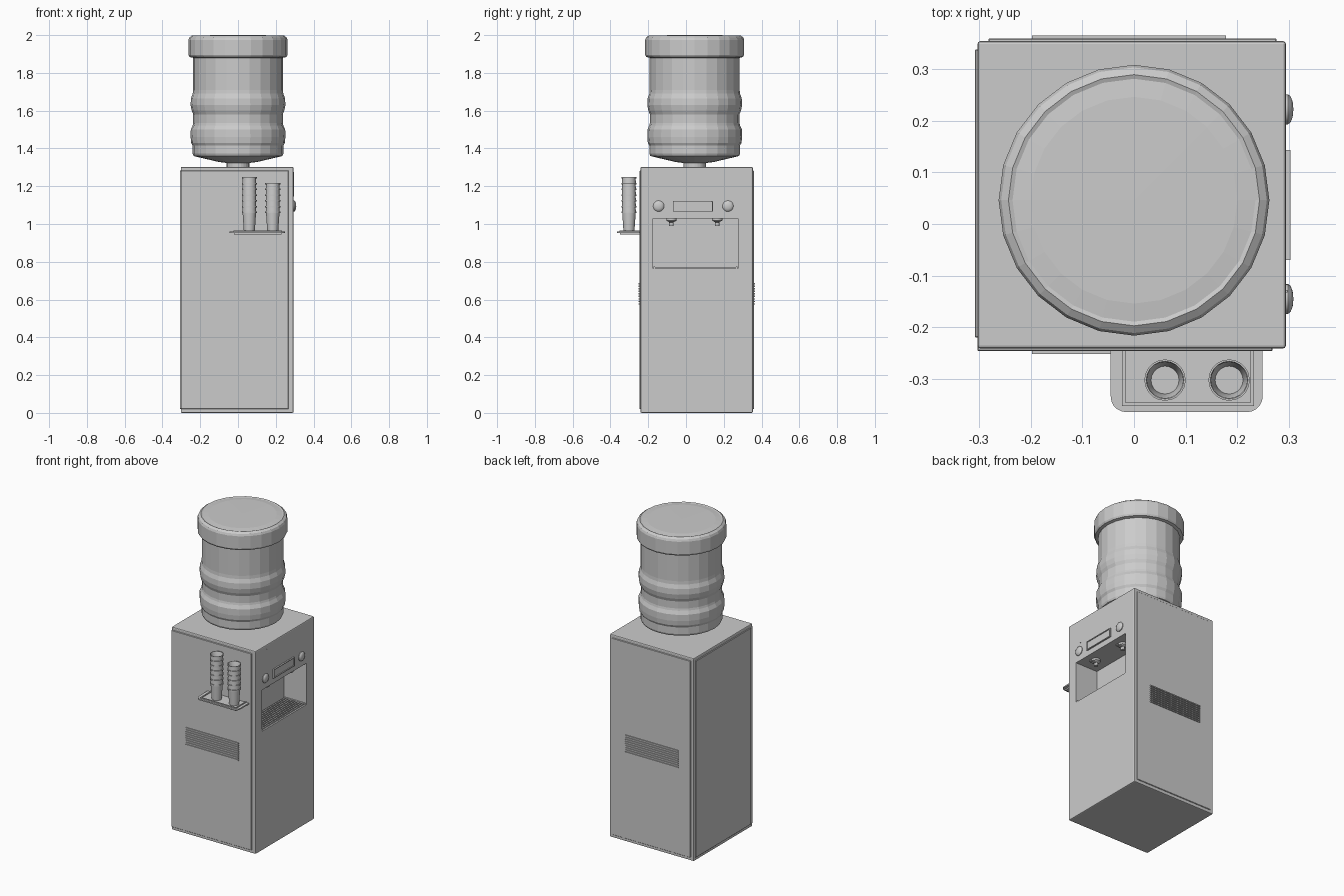
import bpy, bmesh
from math import pi, cos, sin, radians
from mathutils import Matrix, Vector

if "Cube" in bpy.data.objects:
    bpy.data.objects.remove(bpy.data.objects["Cube"])


def finish(name, bm, smooth=None):
    bmesh.ops.recalc_face_normals(bm, faces=bm.faces)
    me = bpy.data.meshes.new(name)
    bm.to_mesh(me)
    bm.free()
    ob = bpy.data.objects.new(name, me)
    bpy.context.collection.objects.link(ob)
    if smooth:
        bpy.ops.object.select_all(action='DESELECT')
        bpy.context.view_layer.objects.active = ob
        ob.select_set(True)
        bpy.ops.object.shade_smooth_by_angle(angle=radians(smooth))
    return ob


def add_box(bm, lo, hi):
    lo, hi = Vector(lo), Vector(hi)
    m = Matrix.Translation((lo + hi) / 2) @ Matrix.Diagonal((*(hi - lo), 1))
    bmesh.ops.create_cube(bm, size=1, matrix=m)


def box(name, lo, hi, bevel=0.0, segs=2):
    bm = bmesh.new()
    add_box(bm, lo, hi)
    if bevel:
        bmesh.ops.bevel(bm, geom=bm.edges[:], offset=bevel, segments=segs,
                        affect='EDGES', profile=0.5)
    return finish(name, bm)


def lathe(name, profile, origin, segs=24, axis='Z', smooth=None):
    """Revolve (radius, height) points; radius 0 closes an end."""
    bm = bmesh.new()
    rings = []
    for r, h in profile:
        n = 1 if r == 0 else segs
        rings.append([bm.verts.new((r * cos(2 * pi * i / segs),
                                    r * sin(2 * pi * i / segs), h)) for i in range(n)])
    for a, b in zip(rings, rings[1:]):
        for i in range(segs):
            j = (i + 1) % segs
            q = [a[i % len(a)], a[j % len(a)], b[j % len(b)], b[i % len(b)]]
            bm.faces.new(list(dict.fromkeys(q)))
    rot = Matrix.Rotation(pi / 2, 4, 'Y') if axis == 'X' else Matrix()
    bm.transform(Matrix.Translation(origin) @ rot)
    return finish(name, bm, smooth)


# cabinet with the dispensing niche cut into its right side
X0, X1, Y0, Y1, H = -0.303, 0.294, -0.241, 0.354, 1.302
cabinet = box("cabinet", (X0, Y0, 0), (X1, Y1, H), 0.006)
cutter = box("niche_cutter", (0.135, -0.175, 0.765), (0.4, 0.275, 1.03))
cutter.hide_render = True
cut = cabinet.modifiers.new("niche", 'BOOLEAN')
cut.operation, cut.object, cut.solver = 'DIFFERENCE', cutter, 'EXACT'
bpy.context.view_layer.objects.active = cabinet
bpy.ops.object.modifier_apply(modifier=cut.name)
bpy.data.objects.remove(cutter)

# thin cover panels on front, back and left
box("front_panel", (-0.303, Y0 - 0.005, 0.02), (0.268, Y0 + 0.01, 1.282), 0.002, 1)
box("back_panel", (-0.282, Y1 - 0.01, 0.02), (0.276, Y1 + 0.005, 1.282), 0.002, 1)
box("left_panel", (X0 - 0.005, -0.22, 0.02), (X0 + 0.01, 0.338, 1.282), 0.002, 1)

# louvred vents on front and back
for side, face, d in (("front", Y0 - 0.005, -1), ("back", Y1 + 0.005, 1)):
    bm = bmesh.new()
    for i in range(9):
        z = 0.573 + i * 0.0134
        ya, yb = sorted((face - d * 0.004, face + d * 0.006))
        add_box(bm, (-0.197, ya, z), (0.178, yb, z + 0.007))
    finish(side + "_vent", bm)

# drip grille in the niche floor
bm = bmesh.new()
for i in range(9):
    x = 0.143 + i * 0.0165
    add_box(bm, (x, -0.168, 0.763), (x + 0.009, 0.268, 0.773))
for y in (-0.173, 0.265):
    add_box(bm, (0.14, y, 0.763), (0.29, y + 0.008, 0.774))
finish("drip_grille", bm)

# taps under the niche ceiling and dome buttons above
for n, ty, by in (("left", -0.077, -0.145), ("right", 0.165, 0.222)):
    lathe(n + "_tap", [(0, 1.035), (0.027, 1.035), (0.027, 1.018), (0.012, 1.01),
                       (0.012, 0.99), (0, 0.99)], (0.225, ty, 0), 16, smooth=30)
    box(n + "_tap_lever", (0.23, ty - 0.01, 1.005), (0.272, ty + 0.01, 1.014), 0.002, 1)
    lathe(n + "_button", [(0, -0.005), (0.029, -0.005), (0.029, 0.004), (0.025, 0.009),
                          (0.015, 0.013), (0, 0.0145)], (X1, by, 1.095), 20, 'X', 35)

# control display: raised frame around a lower screen
box("display_screen", (0.285, -0.065, 1.07), (0.298, 0.135, 1.117))
bm = bmesh.new()
for y in (-0.07, 0.137):
    add_box(bm, (0.285, y, 1.065), (0.303, y + 0.006, 1.122))
for z in (1.065, 1.117):
    add_box(bm, (0.285, -0.07, z), (0.303, 0.143, z + 0.005))
finish("display_frame", bm)
box("trim_strip", (0.288, -0.133, 1.145), (0.297, -0.128, 1.275))

# cup shelf: plate with rounded outer corners, raised rim and underside
bm = bmesh.new()
r, sx0, sx1, sy = 0.03, -0.045, 0.249, -0.364
outline = [(sx1, Y0), (sx0, Y0)]
for cx, a0 in ((sx0 + r, pi), (sx1 - r, 1.5 * pi)):
    outline += [(cx + r * cos(a0 + k * pi / 10), sy + r + r * sin(a0 + k * pi / 10))
                for k in range(6)]
f = bm.faces.new([bm.verts.new((x, y, 0.953)) for x, y in outline])
ext = bmesh.ops.extrude_face_region(bm, geom=[f])
bmesh.ops.translate(bm, vec=(0, 0, 0.008),
                    verts=[v for v in ext["geom"] if isinstance(v, bmesh.types.BMVert)])
finish("cup_shelf", bm)
box("shelf_underside", (-0.022, -0.35, 0.945), (0.23, Y0, 0.955))
bm = bmesh.new()
for x in (-0.023, 0.225):
    add_box(bm, (x, -0.352, 0.96), (x + 0.007, Y0, 0.966))
add_box(bm, (-0.023, -0.352, 0.96), (0.232, -0.345, 0.966))
finish("shelf_rim", bm)

# stacks of nested cups
for n, cx, count in (("tall", 0.06, 7), ("short", 0.184, 6)):
    prof = [(0, 0.961), (0.029, 0.961)]
    for i in range(count):
        z = 1.06 + i * 0.0305
        prof += [(0.0355, z - 0.003), (0.04, z - 0.003), (0.04, z + 0.005),
                 (0.0365, z + 0.005)]
    top = prof[-1][1]
    prof += [(0.035, top - 0.003), (0.027, top - 0.09), (0, top - 0.09)]
    lathe(n + "_cup_stack", prof, (cx, -0.302, 0), 20, smooth=30)

# water bottle, upside down
lathe("water_bottle", [
    (0, 1.295), (0.06, 1.295), (0.06, 1.323), (0.10, 1.328), (0.215, 1.355),
    (0.235, 1.36), (0.24, 1.372), (0.24, 1.415), (0.248, 1.43), (0.251, 1.46),
    (0.25, 1.5), (0.24, 1.522), (0.237, 1.535), (0.237, 1.58), (0.245, 1.6),
    (0.251, 1.63), (0.249, 1.665), (0.24, 1.69), (0.238, 1.71), (0.238, 1.88),
    (0.256, 1.884), (0.262, 1.895), (0.262, 1.975), (0.257, 1.988), (0.243, 1.998),
    (0.235, 1.995), (0.2, 1.999), (0, 2.0)], (0, 0.046, 0), 24)
